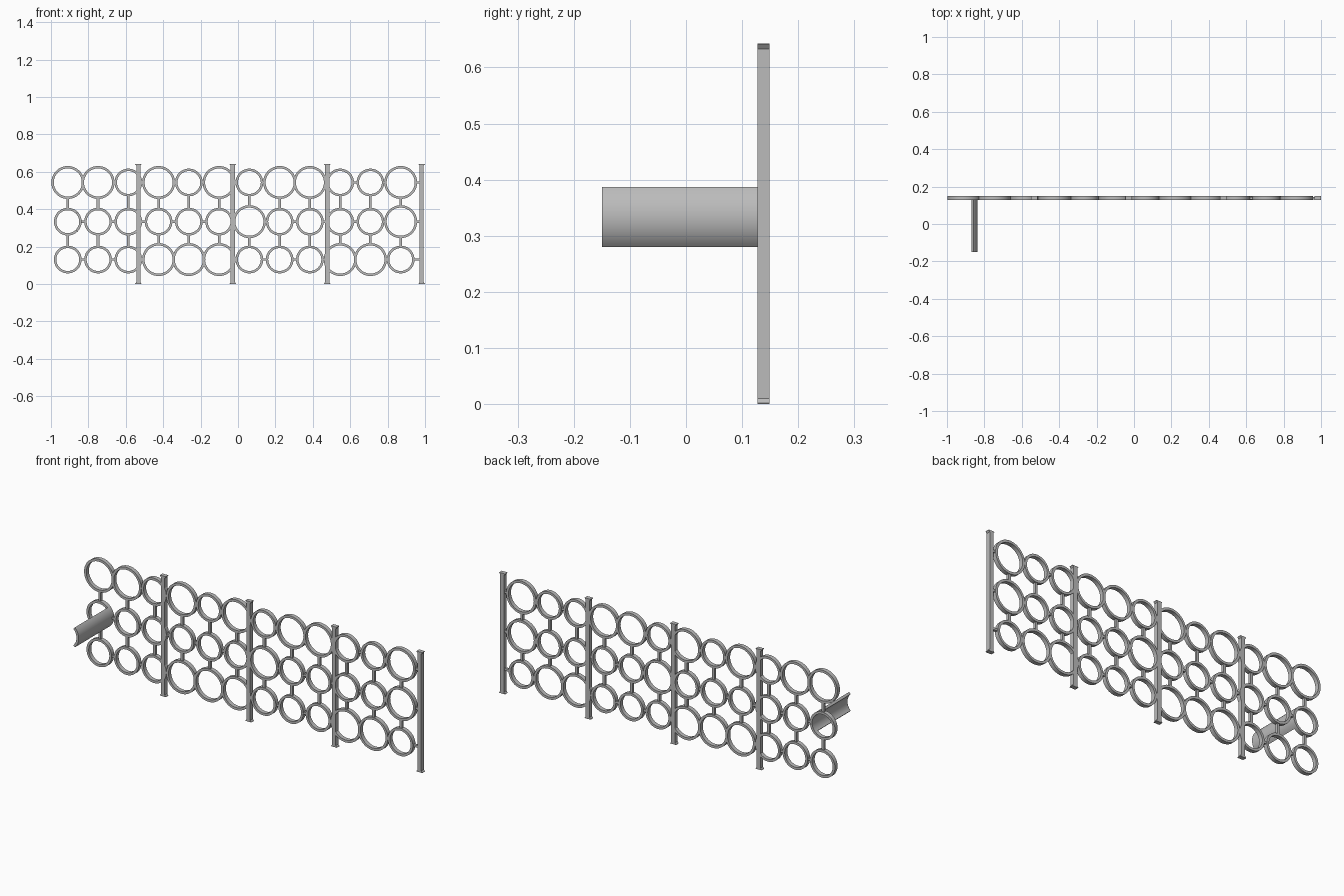
import bpy, bmesh
from math import radians, cos, sin

cube = bpy.data.objects.get("Cube")
if cube:
    bpy.data.objects.remove(cube, do_unlink=True)

# Single painted-metal colour
grey = bpy.data.materials.new("grey metal")
grey.use_nodes = True
colour = (0.5, 0.5, 0.5, 1)
grey.diffuse_color = colour
grey.node_tree.nodes["Principled BSDF"].inputs["Base Color"].default_value = colour

FRONT, BACK = 0.127, 0.149
PITCH, FIRST_X = 0.1618, -0.91
BIG, SMALL, WALL = 0.088, 0.074, 0.013


def finish(name, bm):
    bmesh.ops.recalc_face_normals(bm, faces=bm.faces)
    mesh = bpy.data.meshes.new(name)
    bm.to_mesh(mesh)
    bm.free()
    mesh.materials.append(grey)
    obj = bpy.data.objects.new(name, mesh)
    bpy.context.collection.objects.link(obj)
    return obj


def smooth(obj):
    bpy.ops.object.select_all(action='DESELECT')
    obj.select_set(True)
    bpy.context.view_layer.objects.active = obj
    bpy.ops.object.shade_smooth_by_angle(angle=radians(30))


def prism(name, outline, y0=FRONT, y1=BACK):
    """Extrude an x-z outline along y."""
    bm = bmesh.new()
    face = bm.faces.new([bm.verts.new((x, y0, z)) for x, z in outline])
    ext = bmesh.ops.extrude_face_region(bm, geom=[face])["geom"]
    verts = [v for v in ext if isinstance(v, bmesh.types.BMVert)]
    bmesh.ops.translate(bm, verts=verts, vec=(0, y1 - y0, 0))
    return finish(name, bm)


def bar(name, x0, x1, z0, z1):
    inset = 0.004
    return prism(name, [(x0, z0), (x1, z0), (x1, z1), (x0, z1)],
                 FRONT + inset, BACK - inset)


def band(name, cx, cz, outer, y0, y1, start=0, sweep=360, steps=64):
    """Sweep a rectangular section round the y axis; open arcs get end caps."""
    bm = bmesh.new()
    closed = sweep == 360
    section = [(outer, y0), (outer, y1), (outer - WALL, y1), (outer - WALL, y0)]
    loops = []
    for i in range(steps if closed else steps + 1):
        a = radians(start + sweep * i / steps)
        loops.append([bm.verts.new((cx + r * cos(a), y, cz + r * sin(a)))
                      for r, y in section])
    pairs = list(zip(loops, loops[1:]))
    if closed:
        pairs.append((loops[-1], loops[0]))
    else:
        bm.faces.new(loops[0])
        bm.faces.new(loops[-1])
    for a, b in pairs:
        for k in range(4):
            j = (k + 1) % 4
            bm.faces.new((a[k], a[j], b[j], b[k]))
    obj = finish(name, bm)
    smooth(obj)
    return obj


# Rings: each row lists its big (B) and small (s) rings from right to left
rows = [(0.131, "sssBBBsssBBs"),
        (0.3335, "ssssssBssssB"),
        (0.543, "BBsBsBsBBssB")]
xs = [FIRST_X + PITCH * i for i in range(12)]
radii = [[BIG if c == "B" else SMALL for c in row] for _, row in rows]
for (z, _), rs in zip(rows, radii):
    for x, r in zip(xs, rs):
        band("ring", x, z, r, FRONT, BACK)

# Short horizontal links between neighbouring rings and to the end post
EMBED, HALF = 0.005, 0.006
END_POST = 0.982
for (z, _), rs in zip(rows, radii):
    ends = [x - r for x, r in zip(xs, rs)][1:] + [END_POST]
    for x, r, end in zip(xs, rs, ends):
        if end - x - r > -0.002:
            bar("horizontal_link", x + r - EMBED, end + EMBED, z - HALF, z + HALF)

# Vertical links between rows
for k in range(2):
    for i, x in enumerate(xs):
        bar("vertical_link", x - 0.007, x + 0.007,
            rows[k][0] + radii[k][i] - EMBED,
            rows[k + 1][0] - radii[k + 1][i] + EMBED)

# Posts with flared ends
HEIGHT, FLARE, FOOT, STEM = 0.643, 0.008, 0.017, 0.011
side = [(FOOT, 0), (FOOT, 0.002), (STEM, FLARE + 0.002),
        (STEM, HEIGHT - FLARE - 0.002), (FOOT, HEIGHT - 0.002), (FOOT, HEIGHT)]
for i in range(4):
    cx = END_POST - 0.505 * i
    prism("post", [(cx + w, z) for w, z in side] +
          [(cx - w, z) for w, z in reversed(side)])

# Curved sheet projecting forward from the first middle ring
band("projecting_curved_sheet", xs[0], rows[1][0], SMALL, -0.15, FRONT + 0.002,
     start=-46, sweep=92, steps=16)
